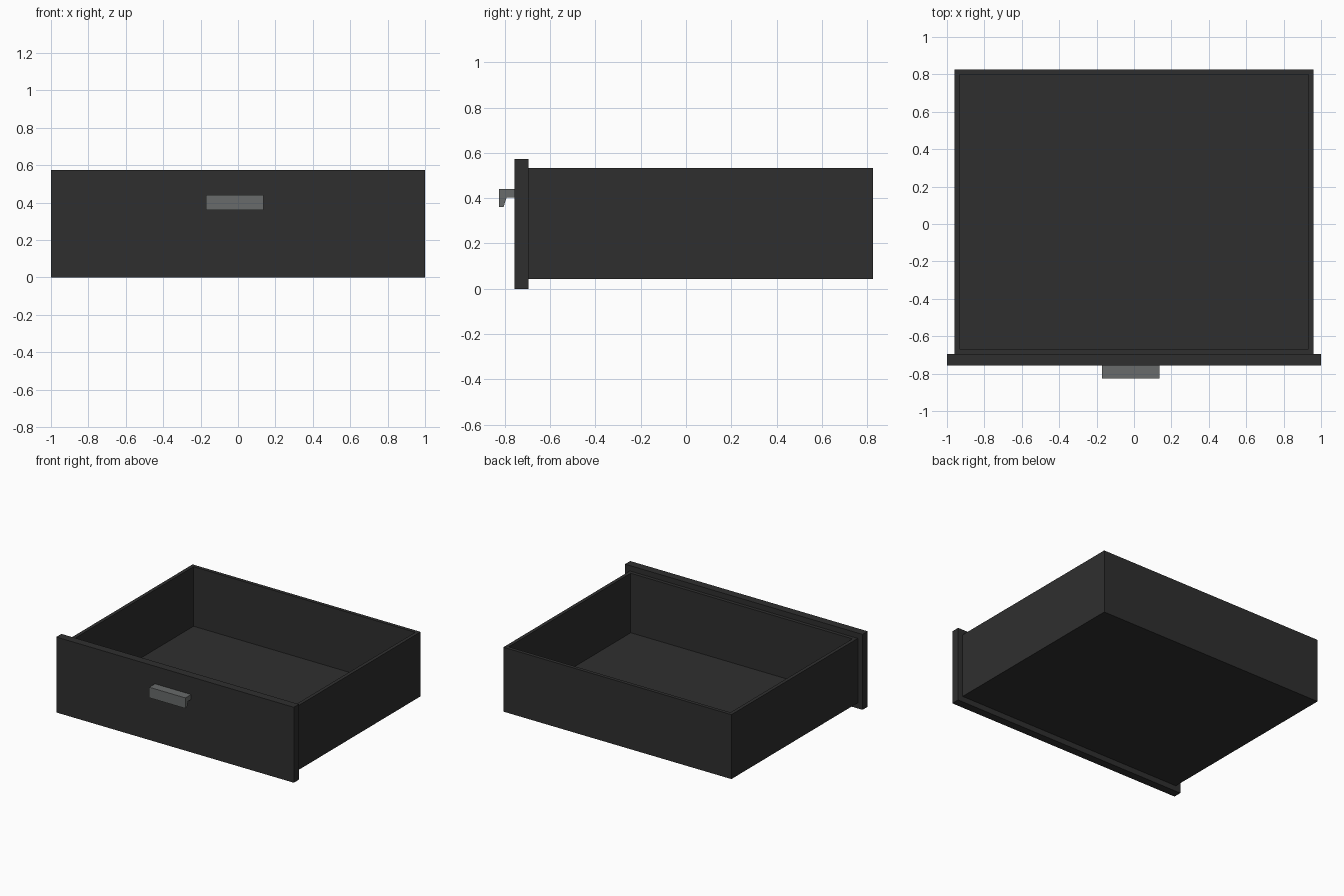
import bpy, bmesh
from mathutils import Vector

if "Cube" in bpy.data.objects:
    bpy.data.objects.remove(bpy.data.objects["Cube"])


def material(name, rgb):
    m = bpy.data.materials.new(name)
    m.diffuse_color = (*rgb, 1.0)
    m.use_nodes = True
    m.node_tree.nodes["Principled BSDF"].inputs["Base Color"].default_value = m.diffuse_color
    return m


def add_object(name, bm, mat):
    bmesh.ops.recalc_face_normals(bm, faces=bm.faces)
    me = bpy.data.meshes.new(name)
    bm.to_mesh(me)
    bm.free()
    me.materials.append(mat)
    ob = bpy.data.objects.new(name, me)
    bpy.context.collection.objects.link(ob)
    return ob


def box(lo, hi):
    bm = bmesh.new()
    bmesh.ops.create_cube(bm, size=1)
    lo, hi = Vector(lo), Vector(hi)
    for v in bm.verts:
        v.co = (lo + hi) / 2 + v.co * (hi - lo)
    return bm


charcoal = material("charcoal", (0.028, 0.028, 0.028))
grey = material("handle_grey", (0.14, 0.147, 0.145))

# Open drawer tray: inset the top face and push it down to the floor
tray = box((-0.96, -0.695, 0.043), (0.96, 0.825, 0.533))
top = max(tray.faces, key=lambda f: f.calc_center_median().z)
bmesh.ops.inset_region(tray, faces=[top], thickness=0.038)
floor = bmesh.ops.extrude_discrete_faces(tray, faces=[top])["faces"][0]
for v in floor.verts:
    v.co.z = 0.08
add_object("drawer_tray", tray, charcoal)

# Overhanging front panel
add_object("front_panel", box((-1, -0.757, 0), (1, -0.695, 0.574)), charcoal)

# Hooked finger pull: side profile (y, z) extruded along x
profile = [(-0.757, 0.44), (-0.825, 0.44), (-0.825, 0.36),
           (-0.806, 0.36), (-0.793, 0.402), (-0.757, 0.402)]
pull = bmesh.new()
side = pull.faces.new([pull.verts.new((-0.17, y, z)) for y, z in profile])
ext = bmesh.ops.extrude_face_region(pull, geom=[side])["geom"]
bmesh.ops.translate(pull, vec=(0.305, 0, 0),
                    verts=[g for g in ext if isinstance(g, bmesh.types.BMVert)])
add_object("handle", pull, grey)
